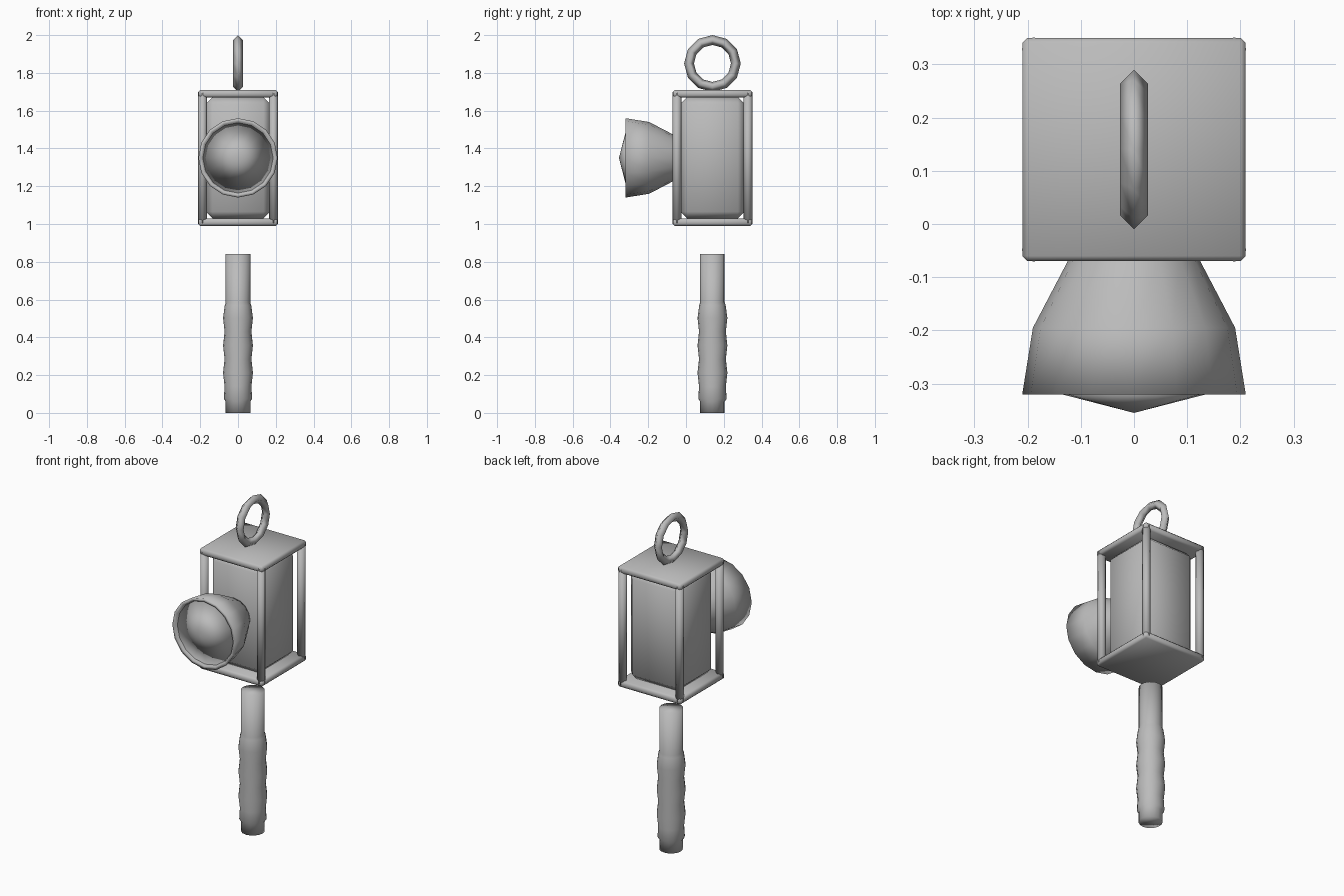
import bpy, bmesh, math
from mathutils import Matrix

cube = bpy.data.objects.get("Cube")
if cube:
    bpy.data.objects.remove(cube, do_unlink=True)

# One plain grey for everything
grey = bpy.data.materials.new("plain_grey")
grey.use_nodes = True
grey.diffuse_color = (0.5, 0.5, 0.5, 1)
grey.node_tree.nodes["Principled BSDF"].inputs["Base Color"].default_value = (0.5, 0.5, 0.5, 1)

AXIS_Y = 0.14   # the case, ring and handle share this depth


def finish(name, bm):
    """Turn a bmesh into a smooth, grey object."""
    bmesh.ops.recalc_face_normals(bm, faces=bm.faces)
    mesh = bpy.data.meshes.new(name)
    bm.to_mesh(mesh)
    bm.free()
    mesh.materials.append(grey)
    for poly in mesh.polygons:
        poly.use_smooth = True
    obj = bpy.data.objects.new(name, mesh)
    bpy.context.collection.objects.link(obj)
    return obj


def box(name, half, z0, z1, bevel):
    """Square block around the case axis with chamfered edges."""
    bm = bmesh.new()
    bmesh.ops.create_cube(bm, size=1)
    bmesh.ops.scale(bm, vec=(2 * half, 2 * half, z1 - z0), verts=bm.verts)
    bmesh.ops.translate(bm, vec=(0, AXIS_Y, (z0 + z1) / 2), verts=bm.verts)
    bmesh.ops.bevel(bm, geom=bm.edges[:], offset=bevel, segments=1, affect='EDGES')
    return finish(name, bm)


def lathe(name, profile, sides, matrix):
    """Spin (radius, height) points about z, then place the result."""
    bm = bmesh.new()
    rings = []
    for r, h in profile:
        if r == 0:
            rings.append([bm.verts.new((0, 0, h))] * sides)
        else:
            rings.append([bm.verts.new((r * math.cos(a), r * math.sin(a), h))
                          for a in (math.tau * i / sides for i in range(sides))])
    for low, high in zip(rings, rings[1:]):
        for i in range(sides):
            j = (i + 1) % sides
            corners = dict.fromkeys((low[i], low[j], high[j], high[i]))
            bm.faces.new(list(corners))
    for end, (r, h) in ((rings[0], profile[0]), (rings[-1], profile[-1])):
        if r > 0:
            bm.faces.new(end)
    bm.transform(matrix)
    return finish(name, bm)


# Lantern case: inner body between two plates
box("case_body", 0.17, 1.03, 1.67, 0.035)
box("top_plate", 0.21, 1.67, 1.71, 0.01)
box("bottom_plate", 0.21, 0.99, 1.03, 0.01)

# Corner posts
for side, sx in (("right", -1), ("left", 1)):
    for end, sy in (("front", -1), ("back", 1)):
        place = Matrix.Translation((sx * 0.188, AXIS_Y + sy * 0.188, 0))
        lathe(f"{end}_{side}_post", [(0.023, 1.0), (0.023, 1.7)], 8, place)

# Lamp hood and lens, turned to point forward
forward = Matrix.Translation((0, 0, 1.35)) @ Matrix.Rotation(math.pi / 2, 4, 'X')
lathe("lamp_hood", [(0.105, 0.035), (0.122, 0.065), (0.19, 0.195), (0.21, 0.32),
                    (0.192, 0.32), (0.18, 0.29)], 16, forward)
lathe("lamp_lens", [(0, 0.295), (0.186, 0.307), (0, 0.355)], 16, forward)

# Hanging ring, standing in the side plane
bm = bmesh.new()
loops = []
for i in range(12):
    a = math.tau * i / 12
    loops.append([])
    for k in range(4):
        b = math.tau * k / 4
        r = 0.124 + 0.026 * math.cos(b)
        loops[-1].append(bm.verts.new((0.026 * math.sin(b),
                                       AXIS_Y + r * math.cos(a), 1.85 + r * math.sin(a))))
for i in range(12):
    for k in range(4):
        here, there, m = loops[i], loops[(i + 1) % 12], (k + 1) % 4
        bm.faces.new((here[k], here[m], there[m], there[k]))
finish("hanging_ring", bm)

# Handle: end cap, wavy grip and plain shaft in one turned piece
waves = [(0.079 if i % 2 else 0.071, 0.14 + 0.0725 * i) for i in range(6)]
handle = [(0.065, 0), (0.065, 0.06), (0.075, 0.075)] + waves + \
         [(0.07, 0.57), (0.065, 0.585), (0.065, 0.84)]
lathe("handle", handle, 16, Matrix.Translation((0, AXIS_Y, 0)))
